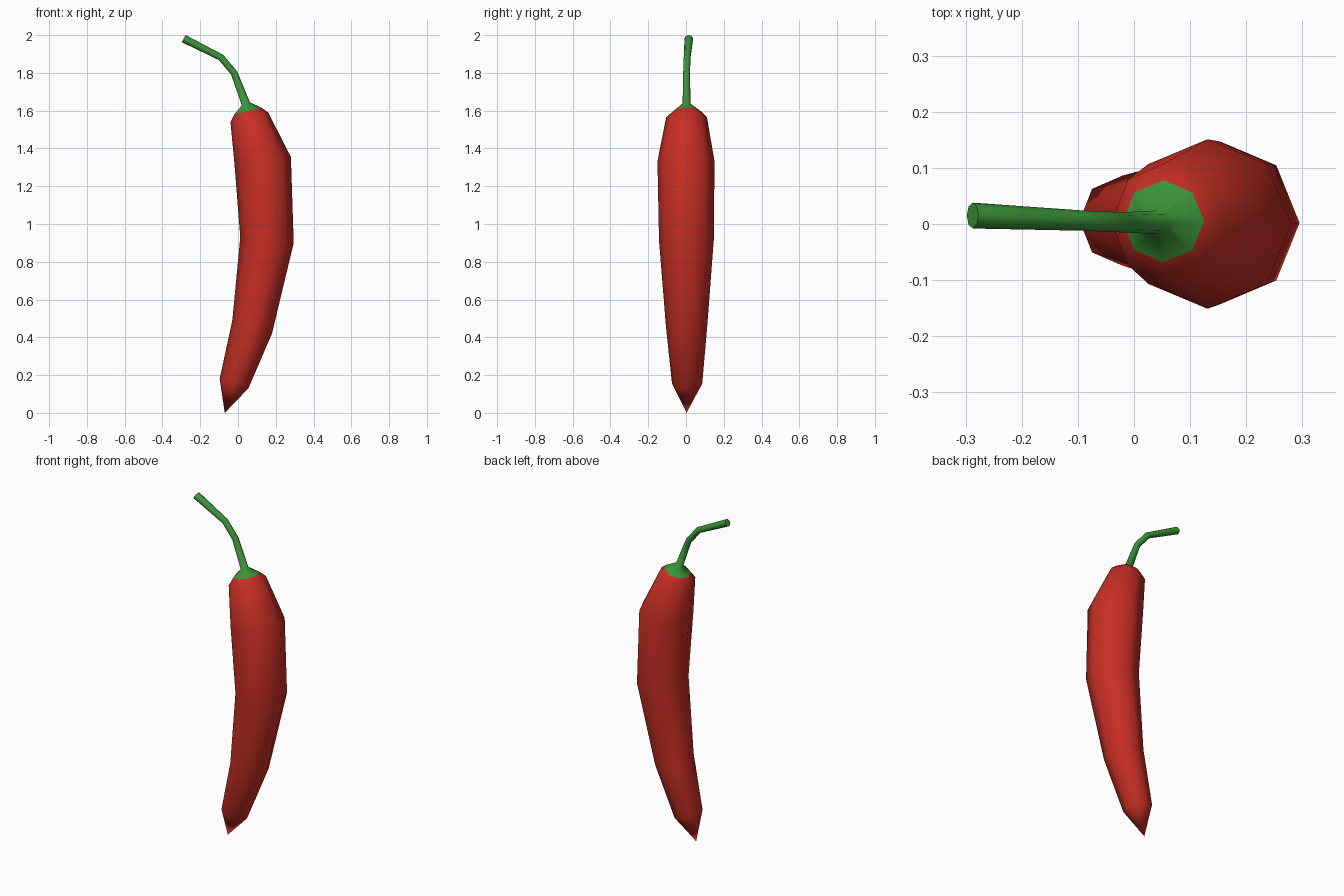
import bpy, bmesh, math
from mathutils import Vector

if "Cube" in bpy.data.objects:
    bpy.data.objects.remove(bpy.data.objects["Cube"])

SIDES = 8


def material(name, rgb):
    m = bpy.data.materials.new(name)
    m.diffuse_color = (*rgb, 1)
    m.use_nodes = True
    m.node_tree.nodes["Principled BSDF"].inputs["Base Color"].default_value = m.diffuse_color
    return m


def loft(name, rings, mat, tip=None, cap_end=False):
    """Skin tilted rings given as (left x, left z, right x, right z, half depth, y)."""
    bm = bmesh.new()
    loops = []
    for lx, lz, rx, rz, depth, y in rings:
        left, right = Vector((lx, y, lz)), Vector((rx, y, rz))
        mid, axis = (left + right) / 2, (right - left) / 2
        loop = []
        for i in range(SIDES):
            a = 2 * math.pi * i / SIDES
            loop.append(bm.verts.new(mid + axis * math.cos(a) + Vector((0, depth * math.sin(a), 0))))
        loops.append(loop)
    for a, b in zip(loops, loops[1:]):
        for i in range(SIDES):
            j = (i + 1) % SIDES
            bm.faces.new((a[i], a[j], b[j], b[i]))
    if tip:
        t = bm.verts.new(tip)
        for i in range(SIDES):
            bm.faces.new((t, loops[0][(i + 1) % SIDES], loops[0][i]))
    for f in bm.faces:
        f.smooth = True
    if cap_end:
        cap = bm.faces.new(loops[-1])
        for e in cap.edges:
            e.smooth = False
    mesh = bpy.data.meshes.new(name)
    bm.to_mesh(mesh)
    bm.free()
    mesh.materials.append(mat)
    ob = bpy.data.objects.new(name, mesh)
    bpy.context.collection.objects.link(ob)
    return ob


red = material("pepper red", (0.58, 0.028, 0.018))
green = material("stem green", (0.045, 0.30, 0.04))

# Curved pod, from pointed tip to shoulder
rim = (-0.02, 1.58, 0.125, 1.615, 0.073, 0.005)
loft("pepper_body", [
    (-0.097, 0.18, 0.055, 0.13, 0.080, 0.006),
    (-0.03, 0.49, 0.18, 0.42, 0.109, 0.003),
    (0.012, 0.93, 0.295, 0.90, 0.145, 0.002),
    (-0.018, 1.31, 0.28, 1.355, 0.151, 0.0),
    (-0.04, 1.54, 0.16, 1.59, 0.108, 0.003),
    rim,
], red, tip=(-0.07, 0.003, 0.0))

# Flared crown running into the bent stem
loft("crown_and_stem", [
    rim,
    (0.02, 1.628, 0.063, 1.645, 0.021, 0.003),
    (-0.036, 1.79, -0.004, 1.807, 0.018, 0.003),
    (-0.101, 1.868, -0.079, 1.896, 0.018, 0.006),
    (-0.298, 1.963, -0.277, 2.0, 0.023, 0.015),
], green, cap_end=True)
